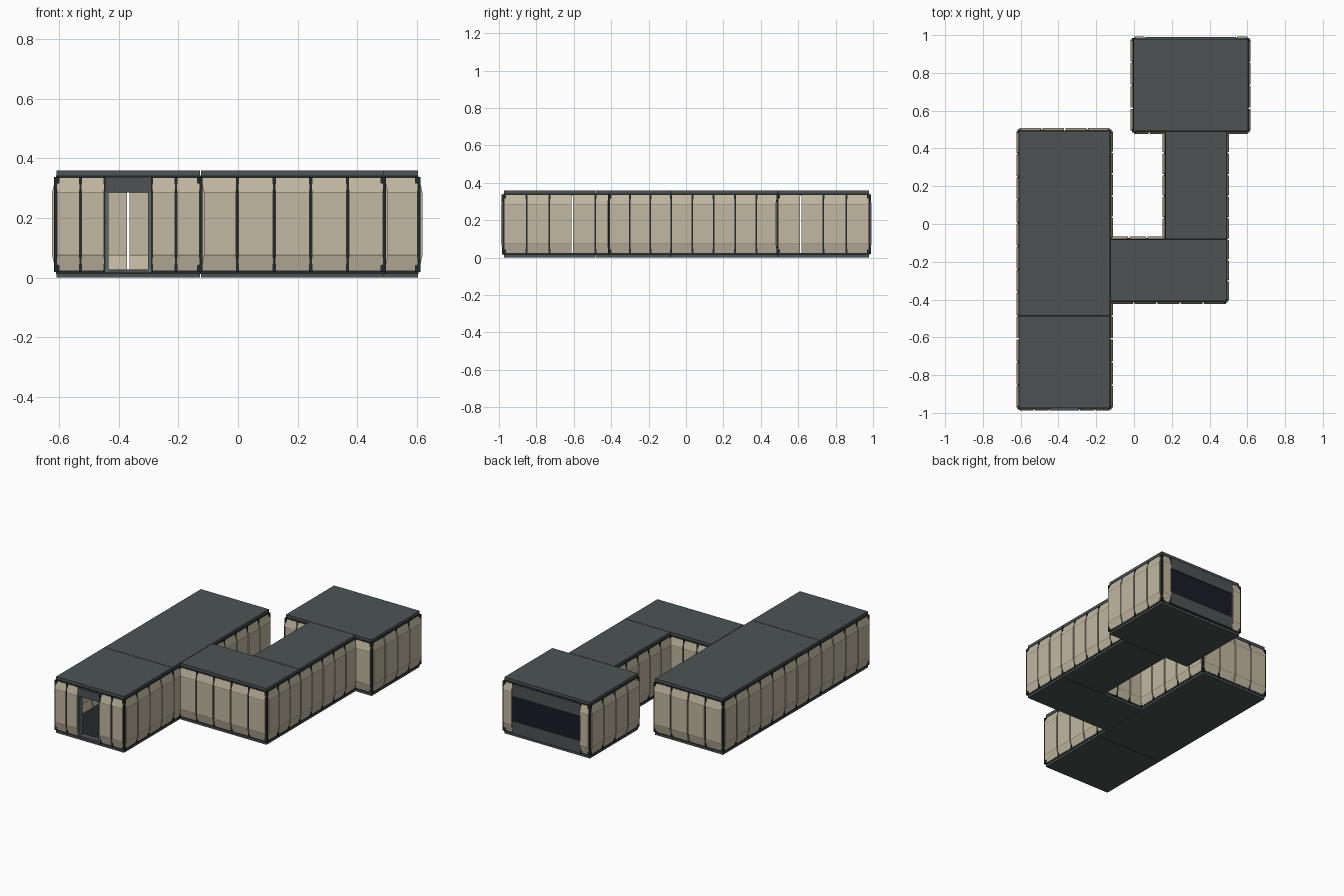
import bpy, bmesh
from mathutils import Vector

cube = bpy.data.objects.get("Cube")
if cube:
    bpy.data.objects.remove(cube, do_unlink=True)


def material(name, rgb):
    m = bpy.data.materials.new(name)
    m.use_nodes = True
    m.diffuse_color = (*rgb, 1)
    m.node_tree.nodes["Principled BSDF"].inputs["Base Color"].default_value = (*rgb, 1)
    return m


BEIGE = material("beige panel", (0.54, 0.48, 0.36))
SEAM = material("panel crease", (0.26, 0.23, 0.17))
SLATE = material("slate grey", (0.075, 0.086, 0.088))
TRIM = material("dark trim", (0.018, 0.022, 0.022))
GLASS = material("navy glass", (0.011, 0.011, 0.02))
FRAME = material("door frame grey", (0.12, 0.15, 0.15))


def finish(name, bm, *mats):
    bmesh.ops.recalc_face_normals(bm, faces=bm.faces[:])
    me = bpy.data.meshes.new(name)
    bm.to_mesh(me)
    bm.free()
    for m in mats:
        me.materials.append(m)
    ob = bpy.data.objects.new(name, me)
    bpy.context.collection.objects.link(ob)
    return ob


def add_box(bm, lo, hi):
    lo, hi = Vector(lo), Vector(hi)
    vs = bmesh.ops.create_cube(bm, size=1)["verts"]
    for v in vs:
        v.co = (lo + hi) / 2 + v.co * (hi - lo)


def box(name, lo, hi, mat):
    bm = bmesh.new()
    add_box(bm, lo, hi)
    return finish(name, bm, mat)


FLOOR, CEIL, TOP = 0.02, 0.337, 0.36
GAP = 0.008
# Panel section: (outward offset, height); ends lean inward
SECTION = [(0.001, 0.024), (0.0125, 0.073), (0.013, 0.077),
           (0.013, 0.284), (0.0125, 0.288), (0.001, 0.334)]


def wall(name, start, end, count, open_seams=()):
    """Row of panels, with the outside on the right of start -> end."""
    a, b = Vector((*start, 0)), Vector((*end, 0))
    along = (b - a).normalized()
    out = Vector((along.y, -along.x, 0))
    step = (b - a).length / count
    up = Vector((0, 0, 1))
    bm = bmesh.new()
    loop = SECTION + [(o - 0.009, z) for o, z in reversed(SECTION)]
    for i in range(count):
        ends = []
        for t in (i * step + GAP / 2, (i + 1) * step - GAP / 2):
            ends.append([bm.verts.new(a + along * t + out * o + up * z) for o, z in loop])
        for k in range(len(loop)):
            j = (k + 1) % len(loop)
            f = bm.faces.new((ends[0][k], ends[0][j], ends[1][j], ends[1][k]))
            f.material_index = int(0 < abs(loop[k][1] - loop[j][1]) < 0.01)
        for k in range(len(SECTION) - 1):
            m = len(loop) - 1 - k
            for e in ends:
                bm.faces.new((e[k], e[k + 1], e[m - 1], e[m]))
    finish(name + "_panels", bm, BEIGE, SEAM)
    # Posts behind the gaps
    bm = bmesh.new()
    for i in range(count + 1):
        if i in open_seams:
            continue
        p = a + along * (i * step)
        half = along * 0.0055
        c1, c2 = p - half - out * 0.012, p + half + out * 0.006
        add_box(bm, (min(c1.x, c2.x), min(c1.y, c2.y), FLOOR),
                (max(c1.x, c2.x), max(c1.y, c2.y), CEIL))
    finish(name + "_posts", bm, TRIM)


# Room footprints: x0, x1, y0, y1
rooms = {
    "entry_room": (-0.61, -0.125, -0.975, -0.485),
    "long_hall": (-0.61, -0.125, -0.485, 0.495),
    "link_corridor": (-0.125, 0.49, -0.41, -0.08),
    "side_corridor": (0.165, 0.49, -0.08, 0.49),
    "window_room": (-0.005, 0.605, 0.49, 0.98),
}
for name, (x0, x1, y0, y1) in rooms.items():
    g = 0.0015
    box(name + "_floor", (x0 + g, y0 + g, 0), (x1 - g, y1 - g, 0.017), SLATE)
    box(name + "_floor_trim", (x0, y0, 0.013), (x1, y1, 0.024), TRIM)
    box(name + "_ceiling_trim", (x0, y0, 0.333), (x1, y1, 0.343), TRIM)
    box(name + "_roof", (x0 + g, y0 + g, 0.34), (x1 - g, y1 - g, TOP), SLATE)

# Entry room and long hall
wall("entry_front_right", (-0.61, -0.975), (-0.445, -0.975), 2)
wall("entry_front_left", (-0.29, -0.975), (-0.125, -0.975), 2)
wall("entry_left", (-0.125, -0.975), (-0.125, -0.485), 4, (3,))
wall("entry_right", (-0.61, -0.485), (-0.61, -0.975), 4, (1,))
wall("hall_right", (-0.61, 0.495), (-0.61, -0.485), 8)
wall("hall_back", (-0.125, 0.495), (-0.61, 0.495), 4, (2,))
wall("hall_left_front", (-0.125, -0.485), (-0.125, -0.41), 1)
wall("hall_left_back", (-0.125, -0.08), (-0.125, 0.495), 5)

# Corridors
wall("link_front", (-0.125, -0.41), (0.49, -0.41), 5)
wall("link_left", (0.49, -0.41), (0.49, -0.08), 3)
wall("link_back", (0.165, -0.08), (-0.125, -0.08), 3)
wall("side_left", (0.49, -0.08), (0.49, 0.49), 5)
wall("side_right", (0.165, 0.49), (0.165, -0.08), 5)

# Window room
wall("window_room_front_right", (-0.005, 0.49), (0.165, 0.49), 2)
wall("window_room_front_left", (0.49, 0.49), (0.605, 0.49), 1)
wall("window_room_left", (0.605, 0.49), (0.605, 0.98), 4, (1,))
wall("window_room_right", (-0.005, 0.98), (-0.005, 0.49), 4, (3,))
wall("window_room_back_left", (0.605, 0.98), (0.54, 0.98), 1)
wall("window_room_back_right", (0.06, 0.98), (-0.005, 0.98), 1)

# Wide back window
box("window_sill_wall", (0.06, 0.968, FLOOR), (0.54, 0.99, 0.1), SLATE)
box("window_head_wall", (0.06, 0.968, 0.262), (0.54, 0.99, CEIL), SLATE)
box("window_glass", (0.06, 0.972, 0.1), (0.54, 0.984, 0.262), GLASS)

# Doorway
box("door_lintel", (-0.445, -0.987, 0.285), (-0.29, -0.965, CEIL), SLATE)
box("door_threshold", (-0.445, -0.982, 0.016), (-0.29, -0.94, 0.028), SLATE)
for side, x in (("right", -0.439), ("left", -0.296)):
    box("door_jamb_" + side, (x - 0.005, -0.984, FLOOR), (x + 0.005, -0.955, 0.285), FRAME)
